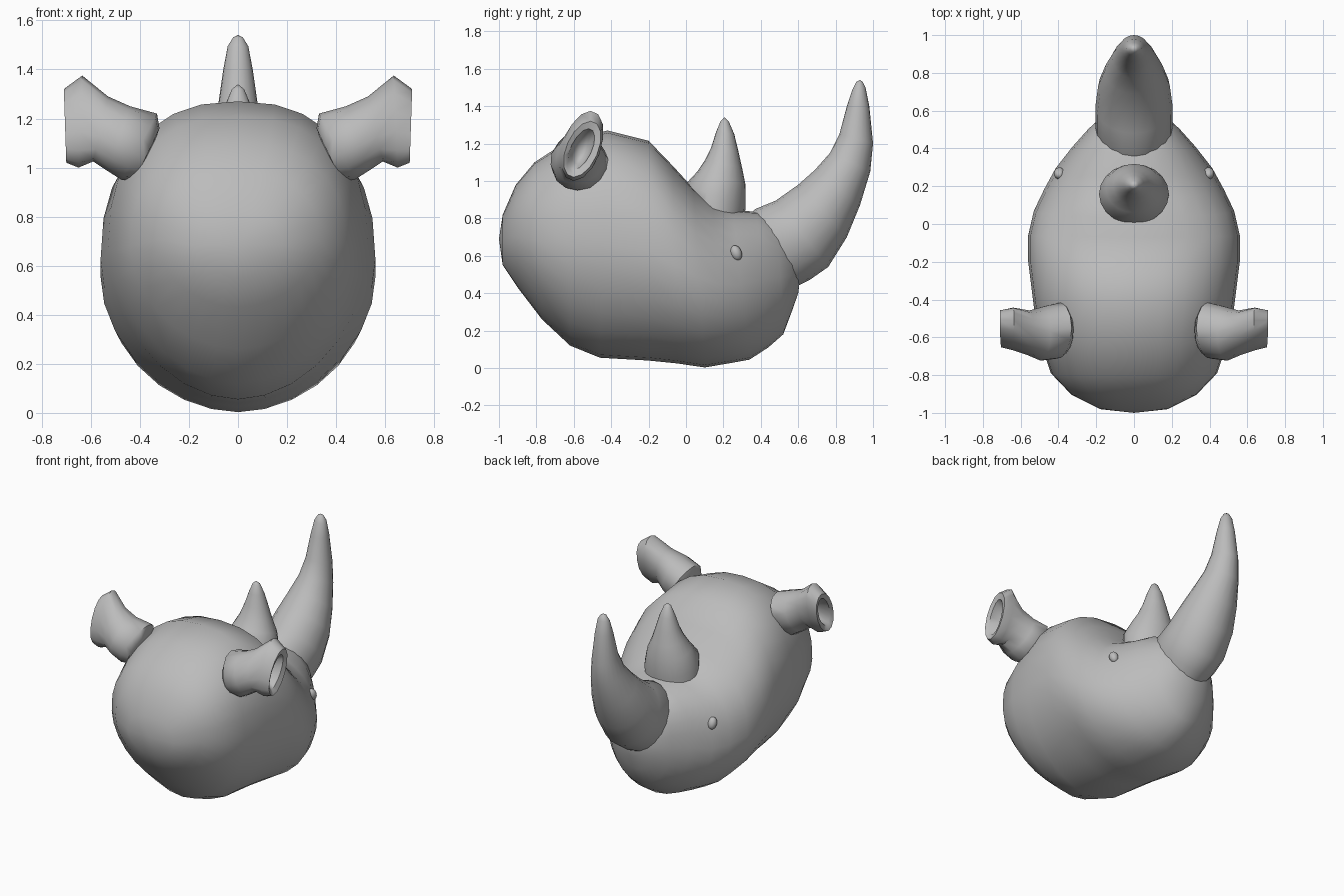
import bpy, bmesh, math
from mathutils import Vector

cube = bpy.data.objects.get("Cube")
if cube:
    bpy.data.objects.remove(cube, do_unlink=True)

grey = bpy.data.materials.new("stone grey")
grey.use_nodes = True
grey.diffuse_color = (0.5, 0.5, 0.5, 1)
grey.node_tree.nodes["Principled BSDF"].inputs["Base Color"].default_value = (0.5, 0.5, 0.5, 1)


def finish(obj, angle=60):
    obj.data.materials.append(grey)
    bpy.ops.object.select_all(action="DESELECT")
    obj.select_set(True)
    bpy.context.view_layer.objects.active = obj
    bpy.ops.object.shade_smooth_by_angle(angle=math.radians(angle))
    return obj


def loft(name, rings, start, end, side, count=20, upper=1.0, lower=1.0, flip=1, angle=60):
    """Skin oval rings (top point, bottom point, half width); upper and lower set fullness."""
    bm = bmesh.new()
    side = Vector(side)
    mirror = Vector((flip, 1, 1))
    loops = []
    for top, bottom, width in rings:
        top, bottom = Vector(top), Vector(bottom)
        mid, up = (top + bottom) / 2, (top - bottom) / 2
        loop = []
        for i in range(count):
            a = math.tau * i / count
            c, s = math.cos(a), math.sin(a)
            power = upper if c > 0 else lower
            c = math.copysign(abs(c) ** power, c)
            s = math.copysign(abs(s) ** power, s)
            loop.append(bm.verts.new((mid + up * c + side * width * s) * mirror))
        loops.append(loop)
    for la, lb in zip(loops, loops[1:]):
        for i in range(count):
            j = (i + 1) % count
            bm.faces.new((la[i], la[j], lb[j], lb[i]))
    for loop, point in ((loops[0], start), (loops[-1], end)):
        tip = bm.verts.new(Vector(point) * mirror)
        for i in range(count):
            bm.faces.new((loop[i], loop[(i + 1) % count], tip))
    bmesh.ops.recalc_face_normals(bm, faces=bm.faces)
    mesh = bpy.data.meshes.new(name)
    bm.to_mesh(mesh)
    bm.free()
    obj = bpy.data.objects.new(name, mesh)
    bpy.context.collection.objects.link(obj)
    return finish(obj, angle)


def profile(rows):
    """Rows of (top y, top z, bottom y, bottom z, half width) on the centre plane."""
    return [((0, r[0], r[1]), (0, r[2], r[3]), r[4]) for r in rows]


# Head: rounded neck end, flat-topped brow, dipped nose, narrow jaw and short muzzle
head = profile([
    (-.98, .82, -.98, .55, .18),
    (-.91, .98, -.90, .43, .33),
    (-.81, 1.10, -.77, .26, .44),
    (-.64, 1.21, -.62, .12, .495),
    (-.42, 1.27, -.46, .055, .53),
    (-.20, 1.215, -.20, .04, .56),
    (-.07, 1.08, -.05, .025, .56),
    (.04, .96, .10, .003, .53),
    (.14, .875, .23, .025, .475),
    (.25, .845, .34, .045, .415),
    (.38, .835, .44, .11, .325),
    (.49, .79, .52, .18, .24),
    (.57, .69, .565, .30, .17),
    (.60, .60, .60, .40, .09)])
loft("head", head, (0, -1, .69), (0, .61, .48), (1, 0, 0), 28, .84, 1.06)

# Large curved nose horn
nose = profile([
    (.31, .78, .56, .42, .17),
    (.37, .85, .66, .47, .205),
    (.48, .895, .76, .54, .205),
    (.60, .98, .86, .70, .19),
    (.69, 1.06, .93, .87, .155),
    (.77, 1.15, .985, 1.05, .112),
    (.82, 1.25, 1.0, 1.2, .085),
    (.86, 1.40, .98, 1.4, .06),
    (.89, 1.49, .96, 1.5, .042),
    (.91, 1.53, .945, 1.53, .02)])
loft("nose_horn", nose, (0, .5, .6), (0, .93, 1.54), (1, 0, 0))

# Small brow horn
brow = profile([
    (.01, .88, .30, .72, .185),
    (.0, .985, .318, .85, .185),
    (.06, 1.05, .318, .98, .15),
    (.10, 1.11, .30, 1.07, .11),
    (.135, 1.18, .28, 1.16, .08),
    (.16, 1.26, .258, 1.25, .052),
    (.185, 1.32, .228, 1.32, .025)])
loft("brow_horn", brow, (0, .16, .75), (0, .205, 1.34), (1, 0, 0))

# Trumpet ears with a thin-walled hollow opening outward, and the half-sunk eyes
ear = [
    ((.32, -.56, 1.16), (.42, -.58, .95), .12),
    ((.33, -.55, 1.22), (.475, -.58, .95), .15),
    ((.44, -.57, 1.25), (.53, -.59, .985), .145),
    ((.53, -.55, 1.29), (.59, -.60, 1.025), .115),
    ((.635, -.51, 1.375), (.65, -.60, 1.0), .105),
    ((.71, -.51, 1.32), (.70, -.60, 1.02), .09),
    ((.70, -.52, 1.28), (.685, -.60, 1.06), .06),
    ((.61, -.54, 1.24), (.61, -.58, 1.09), .045)]
for label, sign in (("left", 1), ("right", -1)):
    loft(label + "_ear", ear, (.36, -.57, 1.05), (.57, -.56, 1.15),
         (0, 1, 0), 14, flip=sign, angle=50)
    bpy.ops.mesh.primitive_uv_sphere_add(segments=14, ring_count=8, radius=1,
                                         location=(.395 * sign, .268, .615),
                                         rotation=(.35, 0, 0))
    eye = bpy.context.object
    eye.name = label + "_eye"
    eye.scale = (.03, .03, .042)
    finish(eye)
